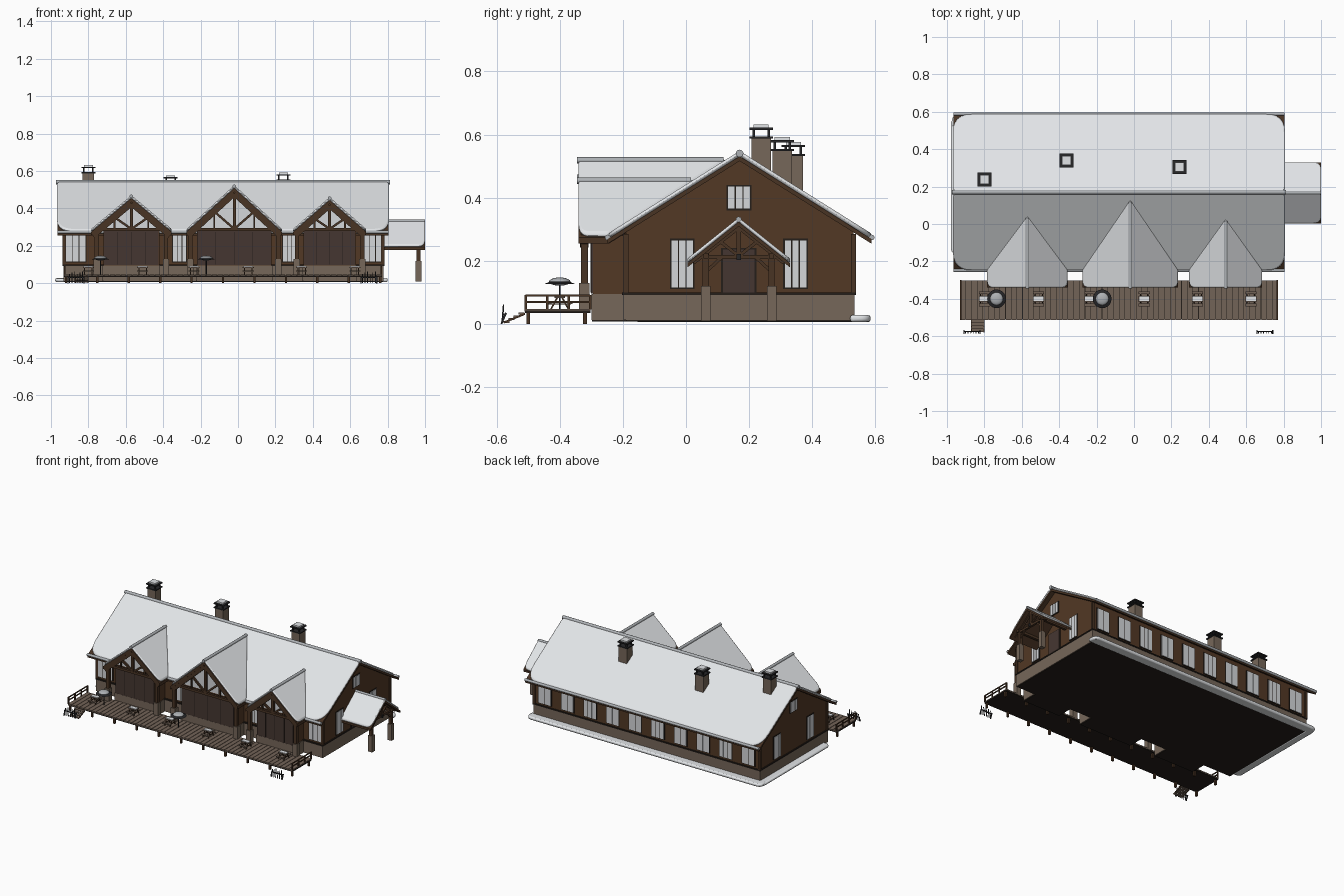
import bpy, bmesh, math
from mathutils import Vector, Matrix

if "Cube" in bpy.data.objects:
    bpy.data.objects.remove(bpy.data.objects["Cube"])

def mat(name, r, g, b):
    m = bpy.data.materials.new(name)
    m.diffuse_color = (r, g, b, 1)
    m.use_nodes = True
    m.node_tree.nodes["Principled BSDF"].inputs["Base Color"].default_value = m.diffuse_color
    return m

SNOW = mat("snow", .76, .78, .80)
WALL = mat("wall_brown", .085, .040, .018)
BAY = mat("bay_dark_brown", .060, .037, .031)
STONE = mat("stone", .18, .135, .10)
GLASS = mat("pale_glass", .66, .68, .70)
TRIM = mat("dark_trim", .018, .013, .010)
DECK = mat("deck_tan", .17, .125, .095)
BEAM = mat("beam_brown", .065, .033, .017)
METAL = mat("dark_metal", .02, .02, .022)
ICE = mat("grey_ice", .42, .44, .46)

def finish(name, bm, m, smooth=False):
    bmesh.ops.recalc_face_normals(bm, faces=bm.faces)
    me = bpy.data.meshes.new(name)
    bm.to_mesh(me)
    bm.free()
    me.materials.append(m)
    ob = bpy.data.objects.new(name, me)
    bpy.context.collection.objects.link(ob)
    if smooth:
        bpy.context.view_layer.objects.active = ob
        ob.select_set(True)
        bpy.ops.object.shade_smooth_by_angle(angle=math.radians(40))
        ob.select_set(False)
    return ob

def boxes(name, items, m):
    bm = bmesh.new()
    for x0, x1, y0, y1, z0, z1 in items:
        mx = Matrix.Translation(((x0+x1)/2, (y0+y1)/2, (z0+z1)/2)) @ Matrix.Diagonal((x1-x0, y1-y0, z1-z0, 1))
        bmesh.ops.create_cube(bm, size=1, matrix=mx)
    return finish(name, bm, m)

def rods(name, items, m, n=4):
    """Bars between point pairs: square when n is 4, otherwise round."""
    bm = bmesh.new()
    for a, b, r in items:
        a, b = Vector(a), Vector(b)
        d = b - a
        mx = Matrix.Translation((a+b)/2) @ d.to_track_quat('Z', 'Y').to_matrix().to_4x4()
        if n == 4:
            mx = mx @ Matrix.Rotation(math.pi/4, 4, 'Z')
            r *= 1.414
        bmesh.ops.create_cone(bm, cap_ends=True, segments=n, radius1=r, radius2=r, depth=d.length, matrix=mx)
    return finish(name, bm, m, n > 4)

def slab(name, pts, zf, lo, hi, m, radii=None, bevel=0):
    """Sloped sheet over an outline with rounded corners."""
    out = []
    for i, p in enumerate(pts):
        p, a, b = Vector(p), Vector(pts[i-1]), Vector(pts[(i+1) % len(pts)])
        r = radii[i] if radii else 0
        if r:
            s, e = p + (a-p).normalized()*r, p + (b-p).normalized()*r
            out += [s.lerp(p, t/6).lerp(p.lerp(e, t/6), t/6) for t in range(7)]
        else:
            out.append(p)
    bm = bmesh.new()
    low, top = ([bm.verts.new((p.x, p.y, zf(p.x, p.y)+h)) for p in out] for h in (lo, hi))
    bm.faces.new(low)
    bm.faces.new(top)
    n = len(out)
    for i in range(n):
        bm.faces.new((low[i], low[(i+1) % n], top[(i+1) % n], top[i]))
    ob = finish(name, bm, m, bevel > 0)
    if bevel:
        b = ob.modifiers.new("soft_edge", 'BEVEL')
        b.width, b.segments, b.limit_method, b.angle_limit = bevel, 2, 'ANGLE', math.radians(45)
    return ob

def prism(name, prof, axis, t0, t1, m):
    """Extrude a profile of (across, z) along x or y."""
    bm = bmesh.new()
    put = (lambda p, t: (t, p[0], p[1])) if axis == 'x' else (lambda p, t: (p[0], t, p[1]))
    f = bm.faces.new([bm.verts.new(put(p, t0)) for p in prof])
    g = bmesh.ops.extrude_face_region(bm, geom=[f])
    d = Vector(put((0, 0), t1-t0))
    bmesh.ops.translate(bm, vec=d, verts=[v for v in g['geom'] if isinstance(v, bmesh.types.BMVert)])
    return finish(name, bm, m)

frames, panes = [], []
def window(axis, at, out, c, w, z0, z1, n):
    """Framed window on the wall plane axis = at, facing out."""
    def add(store, a, b, za, zb, d):
        lo, hi = sorted((at - out*.01, at + out*d))
        store.append((a, b, lo, hi, za, zb) if axis == 'y' else (lo, hi, a, b, za, zb))
    add(frames, c-w/2, c+w/2, z0, z1, .004)
    p = (w-.006)/n
    for i in range(n):
        a = c - w/2 + .003 + i*p
        add(panes, a+.002, a+p-.002, z0+.005, z1-.005, .006)

# Main body
XL, XR, YF, YB, YR = -.93, .775, -.19, .53, .17
main_z = lambda x, y: .548 - .627*abs(y-YR)
prism("house_walls", [(YF, .09), (YB, .09), (YB, main_z(0, YB)-.03), (YR, .518), (YF, main_z(0, YF)-.03)],
      'x', XL, XR, WALL)
boxes("foundation", [(XL-.004, XR+.004, YF-.008, YB+.004, .012, .095)], STONE)
boxes("foundation_trim", [(XL-.008, XR+.008, YF-.012, YB+.008, .092, .1)], TRIM)
boxes("underside", [(XL, XR, YF, YB, .008, .014)], TRIM)
boxes("corner_boards", [(x-.008, x+.008, y-.008, y+.008, .1, .285) for x in (XL, XR) for y in (YF, YB)], BEAM)

# Main roof with snow on both slopes
for side, ye in (("front", -.248), ("back", .588)):
    slab(side+"_roof", [(-.965, ye), (.805, ye), (.805, YR), (-.965, YR)], main_z, -.032, -.017, BEAM)
    slab(side+"_roof_snow", [(-.968, ye), (.808, ye), (.808, YR), (-.968, YR)], main_z, -.017, 0, SNOW,
         (.1, .1, .03, .03), .007)
    z = main_z(0, ye)-.012
    rods(side+"_gutter", [((-.965, ye, z), (.805, ye, z), .009)], ICE, 10)
rods("main_ridge_cap", [((-.972, YR, .54), (.812, YR, .54), .012)], ICE, 12)

# End and back windows
for x, out in ((XR, 1), (XL, -1)):
    for c in (-.012, .347):
        window('x', x, out, c, .078, .11, .27, 3)
    window('x', x, out, .168, .08, .36, .44, 3)
for i in range(10):
    window('y', YB, 1, -.845 + i*.171, .1, .11, .262, 3 if i % 3 == 1 else 2)
for c, w in ((-.868, .115), (-.312, .08), (.275, .08), (.72, .1)):
    window('y', YF, -1, c, w, .11, .27, 3)

# Front gabled bays
for tag, cx, hw, hr, R in (("left", -.57, .15, .215, .468), ("middle", -.02, .2, .255, .522), ("right", .49, .14, .195, .458)):
    s = (R-.288)/hr
    bz = lambda x, y: R - s*abs(x-cx)
    valley = lambda z: YR - (.548-z)/.627
    e = bz(cx+hw, 0)-.03
    prism(tag+"_bay_walls", [(cx-hw, .09), (cx+hw, .09), (cx+hw, e), (cx, R-.03), (cx-hw, e)], 'y', -.295, YF+.02, WALL)
    boxes(tag+"_bay_foundation", [(cx-hw-.004, cx+hw+.004, -.3, YF, .012, .095)], STONE)
    boxes(tag+"_bay_underside", [(cx-hw, cx+hw, -.298, YF, .008, .014)], TRIM)
    boxes(tag+"_bay_front", [(cx-hw+.004, cx+hw-.004, -.301, -.29, .096, .285)], BAY)
    boxes(tag+"_bay_mullions", [(cx+k*hw/2-.0015, cx+k*hw/2+.0015, -.3025, -.3, .1, .275) for k in (-1, 0, 1)], TRIM)
    g = (R-.05-.295)/s
    prism(tag+"_gable_glass", [(cx-g, .295), (cx+g, .295), (cx, R-.05)], 'y', -.3, -.29, GLASS)
    for sg in (-1, 1):
        xe = cx + sg*hr
        pts = [(xe, -.34), (xe, valley(.288)), (cx, valley(R)), (cx, -.34)]
        slab(tag+"_bay_roof", pts, bz, -.034, -.014, BEAM)
        slab(tag+"_bay_snow", pts, bz, -.014, .002, SNOW, (.035, .01, 0, .01), .006)
    rods(tag+"_bay_ridge_cap", [((cx, -.345, R-.004), (cx, valley(R)-.01, R-.004), .01)], ICE, 10)
    # Open truss, posts and stone bases
    y, pw = -.322, hw+.035
    tr = [((cx-pw-.01, y, .287), (cx+pw+.01, y, .287), .008), ((cx, y, .287), (cx, y, R-.04), .008)]
    for sg in (-1, 1):
        tr += [((cx+sg*(hr-.01), y, .288-.036), (cx, y, R-.045), .013),
               ((cx, y, .29), (cx+sg*hr*.42, y, bz(cx+hr*.42, 0)-.04), .006),
               ((cx+sg*hr*.42, y, .287), (cx+sg*hr*.42, y, bz(cx+hr*.42, 0)-.04), .005),
               ((cx+sg*pw, y, .12), (cx+sg*pw, y, .287), .011),
               ((cx+sg*pw, y, .287), (cx+sg*pw, -.2, .287), .008)]
    rods(tag+"_bay_truss", tr, BEAM)
    boxes(tag+"_post_bases", [(cx+sg*pw-.017, cx+sg*pw+.017, -.339, -.305, .045, .13) for sg in (-1, 1)], STONE)
boxes("window_frames", frames, TRIM)
boxes("window_panes", panes, GLASS)

# Side entrance porch
pz = lambda x, y: .335 - .8*abs(y-YR+.003)
for sg in (-1, 1):
    yc = YR-.003
    pts = [(.77, yc+sg*.163), (1, yc+sg*.163), (1, yc), (.77, yc)]
    slab("porch_roof", pts, pz, -.026, -.012, BEAM)
    slab("porch_snow", pts, pz, -.012, .002, SNOW, (0, .04, .01, 0), .005)
rods("porch_ridge_cap", [((.77, yc, .331), (.999, yc, .331), .009)], ICE, 10)
pt = [((.965, yc-.13, .212), (.965, yc+.13, .212), .007), ((.965, yc, .212), (.965, yc, .305), .007)]
for sg in (-1, 1):
    py = yc + sg*.104
    pt += [((.965, py, .115), (.965, py, .235), .010), ((.77, py, .215), (.985, py, .215), .008),
           ((.965, yc+sg*.145, .195), (.965, yc, .308), .008), ((.965, yc, .215), (.965, yc+sg*.06, .262), .005),
           ((.965, py, .165), (.965, yc+sg*.055, .21), .005)]
rods("porch_frame", pt, BEAM)
boxes("porch_post_bases", [(.95, .981, yc+s*.104-.015, yc+s*.104+.015, .01, .12) for s in (-1, 1)], STONE)
boxes("entrance_door", [(XR-.01, XR+.006, yc-.05, yc+.05, .1, .235)], BAY)
boxes("door_frame", [(XR-.01, XR+.004, yc-.056, yc+.056, .1, .241)], TRIM)
boxes("porch_lamp", [(.973, .98, yc-.007, yc+.007, .203, .222)], METAL)

# Chimneys
for cx, cy, top in ((-.8, .238, .632), (-.36, .34, .577), (.243, .305, .592)):
    q = lambda r, a, b: (cx-r, cx+r, cy-r, cy+r, a, b)
    boxes("chimney", [q(.031, .4, top-.04)], STONE)
    boxes("chimney_cap", [q(.037, top-.045, top-.038), q(.037, top-.017, top-.01)] +
          [(cx+i*.024-.004, cx+i*.024+.004, cy+j*.024-.004, cy+j*.024+.004, top-.04, top-.015)
           for i in (-1, 1) for j in (-1, 1)], METAL)
    boxes("chimney_snow", [q(.024, top-.011, top)], SNOW)

# Deck with planks, legs, end rails and steps
boxes("deck_base", [(-.93, .77, -.51, -.303, .034, .042)], TRIM)
w = 1.7/56
boxes("deck_planks", [(-.93+i*w+.0015, -.93+(i+1)*w-.0015, -.512, -.302, .04, .047) for i in range(56)], DECK)
boxes("deck_legs", [(x-.006, x+.006, y-.006, y+.006, 0, .036)
                    for x in [-.92+i*.168 for i in range(11)] for y in (-.5, -.32)], BEAM)
rails = []
for x in (-.926, .766):
    rails += [((x, -.508, z), (x, -.304, z), .003) for z in (.07, .09)]
    rails += [((x, -.508+i*.068, .045), (x, -.508+i*.068, .092), .004) for i in range(4)]
rods("deck_rails", rails, BEAM)
boxes("deck_steps", [(-.87, -.8, -.53-i*.016, -.511-i*.016, .03-i*.009, .036-i*.009) for i in range(4)], DECK)
rods("step_stringers", [((x, -.51, .032), (x, -.578, .004), .003) for x in (-.868, -.802)], BEAM)

# Picnic tables
for tx in (-.8, -.51, -.235, .055, .34, .625):
    boxes("table_boards", [(tx-.03, tx+.03, -.416, -.384, .082, .087)] +
          [(tx-.03, tx+.03, y-.007, y+.007, .063, .067) for y in (-.433, -.367)], DECK)
    boxes("table_snow", [(tx-.026, tx+.026, -.413, -.387, .087, .091)], SNOW)
    rods("table_legs", [((tx+i*.02, -.4+j*.028, .046), (tx+i*.02, -.4+j*.008, .083), .0025) for i in (-1, 1) for j in (-1, 1)] +
         [((tx+i*.02, -.435, .063), (tx+i*.02, -.365, .063), .002) for i in (-1, 1)], BEAM)

# Parasols with a cap of snow
for ux in (-.735, -.17):
    rods("parasol_pole", [((ux, -.4, .046), (ux, -.4, .13), .003)], METAL, 8)
    bm = bmesh.new()
    bmesh.ops.create_cone(bm, cap_ends=True, segments=20, radius1=.05, radius2=.006, depth=.018,
                          matrix=Matrix.Translation((ux, -.4, .135)))
    finish("parasol_canopy", bm, METAL, True)
    bm = bmesh.new()
    bmesh.ops.create_uvsphere(bm, u_segments=20, v_segments=10, radius=1,
                              matrix=Matrix.Translation((ux, -.4, .134)) @ Matrix.Diagonal((.034, .034, .013, 1)))
    finish("parasol_snow", bm, ICE, True)

# Ski racks
for rx in (-.866, .7):
    rods("ski_rack", [((rx-.045, -.575, .03), (rx+.045, -.575, .03), .003)] +
         [((rx+s*.042, -.585, 0), (rx+s*.042, -.57, .035), .003) for s in (-1, 1)] +
         [((rx-.035+i*.014, -.583, .002), (rx-.035+i*.014, -.578, .05+.006*(i % 3)), .002) for i in range(6)], METAL)

# Snow drifts on the ground
flat = lambda x, y: 0
slab("back_drift", [(-.975, .52), (.8, .52), (.8, .585), (-.975, .585)], flat, .006, .028, SNOW, (0, 0, .04, .04), .008)
slab("left_drift", [(-.978, -.16), (-.925, -.16), (-.925, .55), (-.978, .55)], flat, .006, .026, SNOW, (.03, 0, 0, 0), .008)
